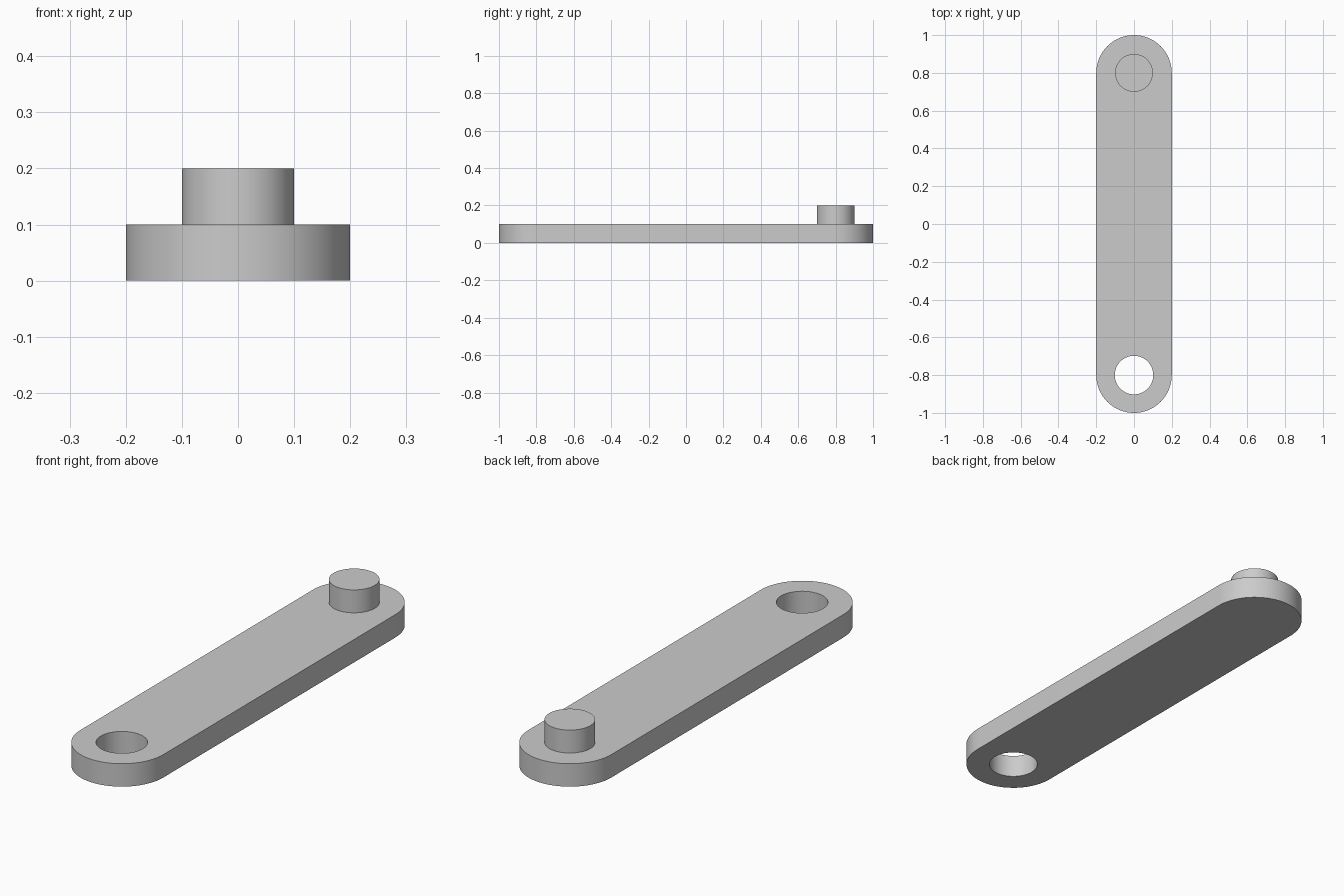
import bpy, bmesh
from math import pi, sin, cos, radians

cube = bpy.data.objects.get("Cube")
if cube:
    bpy.data.objects.remove(cube, do_unlink=True)

WIDTH_R, PIN_R, HOLE_R = 0.2, 0.1, 0.102
END_Y, THICK = 0.8, 0.1
SEG = 64

grey = bpy.data.materials.new("plain grey")
grey.use_nodes = True
colour = (0.6, 0.6, 0.6, 1)
grey.diffuse_color = colour
grey.node_tree.nodes["Principled BSDF"].inputs["Base Color"].default_value = colour


def arc(y, r, start, sweep, steps):
    angles = [start + sweep * i / steps for i in range(steps + 1)]
    return [(r * cos(a), y + r * sin(a)) for a in angles]


def extruded(name, loops, z, height):
    """Fill the outlines (the inner ones are holes) and extrude them upwards."""
    bm = bmesh.new()
    edges = []
    for loop in loops:
        vs = [bm.verts.new((x, y, z)) for x, y in loop]
        edges += [bm.edges.new((a, b)) for a, b in zip(vs, vs[1:] + vs[:1])]
    bmesh.ops.triangle_fill(bm, edges=edges, use_beauty=True)
    out = bmesh.ops.extrude_face_region(bm, geom=bm.faces[:], use_keep_orig=True)
    top = [v for v in out["geom"] if isinstance(v, bmesh.types.BMVert)]
    bmesh.ops.translate(bm, verts=top, vec=(0, 0, height))
    bmesh.ops.recalc_face_normals(bm, faces=bm.faces[:])
    mesh = bpy.data.meshes.new(name)
    bm.to_mesh(mesh)
    bm.free()
    mesh.materials.append(grey)
    obj = bpy.data.objects.new(name, mesh)
    bpy.context.collection.objects.link(obj)
    bpy.ops.object.select_all(action="DESELECT")
    obj.select_set(True)
    bpy.context.view_layer.objects.active = obj
    bpy.ops.object.shade_smooth_by_angle(angle=radians(30))
    return obj


# Flat link with rounded ends and a through hole at the front
outline = arc(END_Y, WIDTH_R, 0, pi, SEG // 2) + arc(-END_Y, WIDTH_R, pi, pi, SEG // 2)
hole = arc(-END_Y, HOLE_R, 0, 2 * pi, SEG)[:-1]
extruded("link_plate", [outline, hole], 0, THICK)

# Round pin standing on the rear end
pin = arc(END_Y, PIN_R, 0, 2 * pi, SEG)[:-1]
extruded("pin", [pin], THICK, THICK)
